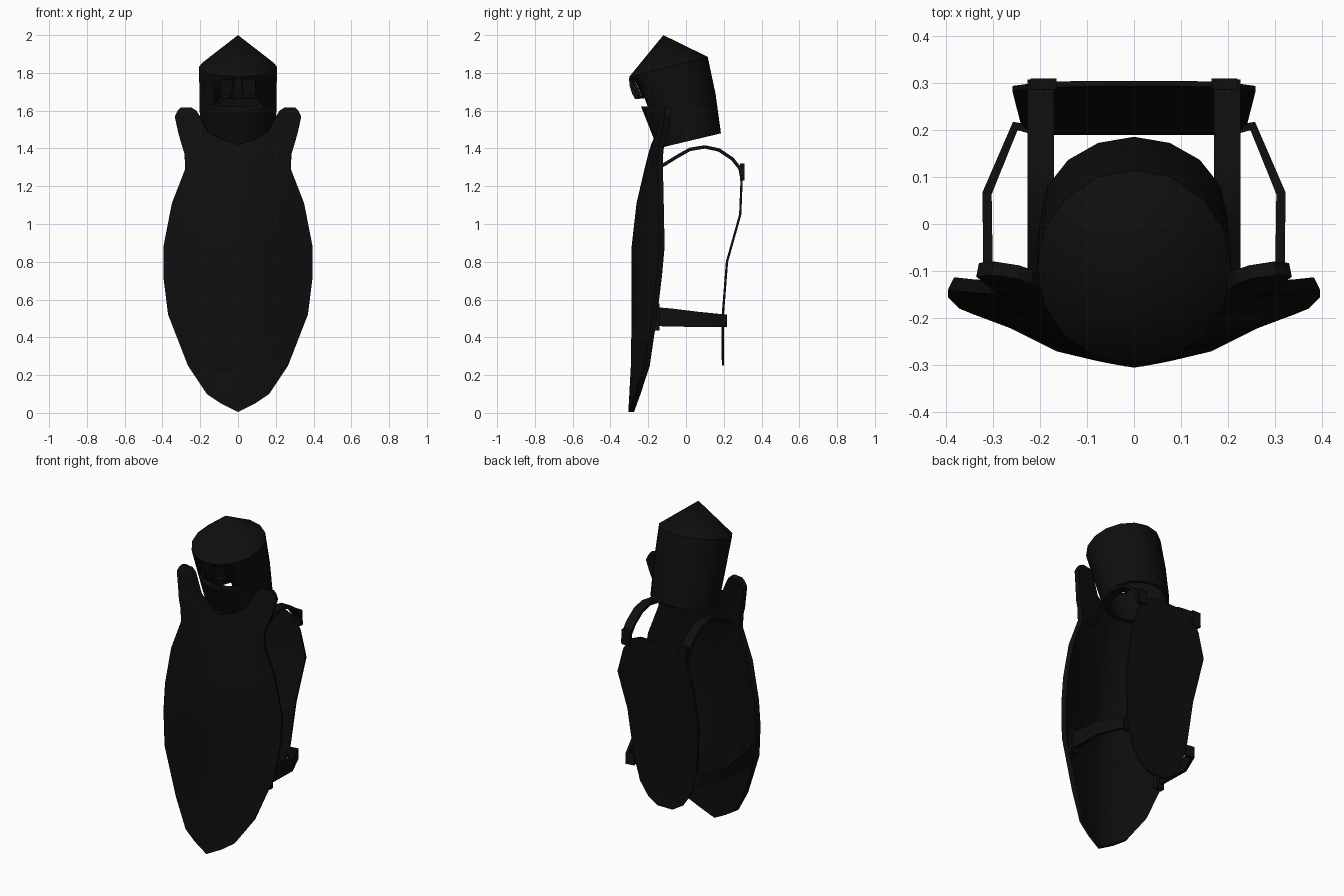
import bpy, bmesh, math
from mathutils import Vector

cube = bpy.data.objects.get("Cube")
if cube:
    bpy.data.objects.remove(cube)

black = bpy.data.materials.new("matte black")
black.use_nodes = True
black.diffuse_color = (0.0045, 0.0045, 0.0045, 1)
black.node_tree.nodes["Principled BSDF"].inputs["Base Color"].default_value = black.diffuse_color


def finish(name, bm, mirror=False, thick=0, offset=0.0):
    """Turn a bmesh into an object, mirrored across x and thickened if asked."""
    mesh = bpy.data.meshes.new(name)
    bm.to_mesh(mesh)
    bm.free()
    ob = bpy.data.objects.new(name, mesh)
    bpy.context.collection.objects.link(ob)
    mesh.materials.append(black)
    bpy.ops.object.select_all(action='DESELECT')
    ob.select_set(True)
    bpy.context.view_layer.objects.active = ob
    if mirror:
        mod = ob.modifiers.new("mirror", 'MIRROR')
        mod.merge_threshold = 0.0005
        bpy.ops.object.modifier_apply(modifier=mod.name)
    if thick:
        mod = ob.modifiers.new("thickness", 'SOLIDIFY')
        mod.thickness = thick
        mod.offset = offset
        bpy.ops.object.modifier_apply(modifier=mod.name)
    bpy.ops.object.shade_smooth_by_angle(angle=math.radians(25))
    return ob


def sheet(name, rows, thick, offset=0.0, mirror=True):
    """Quad sheet through rows of points."""
    bm = bmesh.new()
    grid = [[bm.verts.new(p) for p in row] for row in rows]
    for low, high in zip(grid, grid[1:]):
        for i in range(len(low) - 1):
            bm.faces.new((low[i], low[i + 1], high[i + 1], high[i]))
    bmesh.ops.remove_doubles(bm, verts=bm.verts, dist=0.0005)
    return finish(name, bm, mirror, thick, offset)


def box(name, lo, hi, mirror=False):
    lo, hi = Vector(lo), Vector(hi)
    bm = bmesh.new()
    bmesh.ops.create_cube(bm, size=1)
    for v in bm.verts:
        v.co = (lo + hi) / 2 + v.co * (hi - lo)
    return finish(name, bm, mirror)


# Ridged front shield with shoulder horns: z, inner x, outer x, ridge y, edge y
shield = [
    (0.005, 0, 0, -0.305, -0.305), (0.05, 0, 0.09, -0.303, -0.288),
    (0.1, 0, 0.165, -0.3, -0.27), (0.25, 0, 0.265, -0.292, -0.22),
    (0.52, 0, 0.37, -0.288, -0.18), (0.72, 0, 0.395, -0.288, -0.155),
    (0.88, 0, 0.395, -0.288, -0.14), (1.11, 0, 0.35, -0.262, -0.145),
    (1.29, 0, 0.28, -0.22, -0.15), (1.37, 0, 0.283, -0.2, -0.15),
    (1.42, 0, 0.298, -0.185, -0.145), (1.45, 0.09, 0.307, -0.18, -0.135),
    (1.49, 0.16, 0.318, -0.175, -0.125), (1.57, 0.203, 0.335, -0.16, -0.112),
    (1.6, 0.22, 0.32, -0.15, -0.11), (1.618, 0.248, 0.303, -0.14, -0.108)]
rows = []
for z, inner, outer, ridge, edge in shield:
    row = []
    for u in (0, 0.22, 0.45, 0.7, 0.92, 1):
        x = inner + (outer - inner) * u
        t = x / outer if outer else 0
        row.append((x, ridge + (edge - ridge) * t ** 1.4, z))
    rows.append(row)
sheet("front_shield", rows, 0.03, -1)

# Thin back plate: z, half width, y
plate = [(0.25, 0.05, 0.196), (0.29, 0.115, 0.195), (0.37, 0.17, 0.195), (0.52, 0.213, 0.195),
         (0.8, 0.24, 0.217), (1.05, 0.258, 0.287), (1.2, 0.215, 0.293), (1.27, 0.17, 0.296),
         (1.3, 0.1, 0.298)]
sheet("back_plate", [[(w * u, y, z) for u in (0, 0.5, 1)] for z, w, y in plate], 0.012)

# Arched shoulder straps
arch = [(-0.145, 1.3), (-0.115, 1.315), (-0.05, 1.355), (0.02, 1.395), (0.1, 1.408),
        (0.175, 1.392), (0.245, 1.345), (0.285, 1.295), (0.298, 1.235)]
sheet("shoulder_strap", [[(0.17, y, z), (0.226, y, z)] for y, z in arch], 0.018)
box("shoulder_strap_tab", (0.165, 0.286, 1.23), (0.22, 0.309, 1.32), True)

# Waist straps: x, y, middle z, half height
belt = [(0.312, -0.165, 0.51, 0.05), (0.31, -0.08, 0.505, 0.048), (0.312, 0.065, 0.495, 0.04),
        (0.252, 0.208, 0.487, 0.033), (0.205, 0.198, 0.487, 0.033)]
sheet("waist_strap", [[(x, y, z - h), (x, y, z + h)] for x, y, z, h in belt], 0.02)
box("waist_strap_clasp", (0.285, -0.17, 0.435), (0.335, -0.14, 0.58), True)

# Hollow, forward-leaning helmet: ring centre y and z, x radius, y radius, slope
sides = 16
rings = [(0.0175, 1.44, 0.198, 0.1675, 0.04), (-0.035, 1.64, 0.204, 0.192, 0.046),
         (-0.0925, 1.8325, 0.206, 0.2075, 0.0525)]
bm = bmesh.new()
loops = []
for cy, cz, rx, ry, rz in rings:
    angles = [2 * math.pi * i / sides for i in range(sides)]
    loops.append([bm.verts.new((rx * math.cos(a), cy + ry * math.sin(a), cz + rz * math.sin(a)))
                  for a in angles])
apex = bm.verts.new((0, -0.12, 2.0))
for i in range(sides):
    j = (i + 1) % sides
    for low, high in zip(loops, loops[1:]):
        bm.faces.new((low[i], low[j], high[j], high[i]))
    bm.faces.new((loops[-1][i], loops[-1][j], apex))
helmet = finish("helmet", bm, thick=0.018, offset=-1)

# Eye openings and mouth slot
cutters = [box("eye_cutter", (0.025, -0.4, 1.68), (0.09, -0.1, 1.765), True),
           box("mouth_cutter", (-0.105, -0.4, 1.622), (0.105, -0.1, 1.665))]
for cutter in cutters:
    cutter.hide_render = True
    bpy.context.view_layer.objects.active = helmet
    mod = helmet.modifiers.new("opening", 'BOOLEAN')
    mod.operation = 'DIFFERENCE'
    mod.solver = 'EXACT'
    mod.object = cutter
    bpy.ops.object.modifier_apply(modifier=mod.name)
    bpy.data.objects.remove(cutter)

# Nose guard with a flared lower end
bm = bmesh.new()
guard = [(-0.285, 1.79, 0.022), (-0.302, 1.77, 0.02), (-0.298, 1.73, 0.02),
         (-0.285, 1.69, 0.03), (-0.27, 1.662, 0.045), (-0.245, 1.662, 0.045),
         (-0.258, 1.69, 0.03), (-0.265, 1.77, 0.02)]
left, right = [[bm.verts.new((s * w, y, z)) for y, z, w in guard] for s in (1, -1)]
bm.faces.new(left)
bm.faces.new(right[::-1])
for i in range(len(guard)):
    j = (i + 1) % len(guard)
    bm.faces.new((left[j], left[i], right[i], right[j]))
bmesh.ops.recalc_face_normals(bm, faces=bm.faces)
finish("nose_guard", bm)
